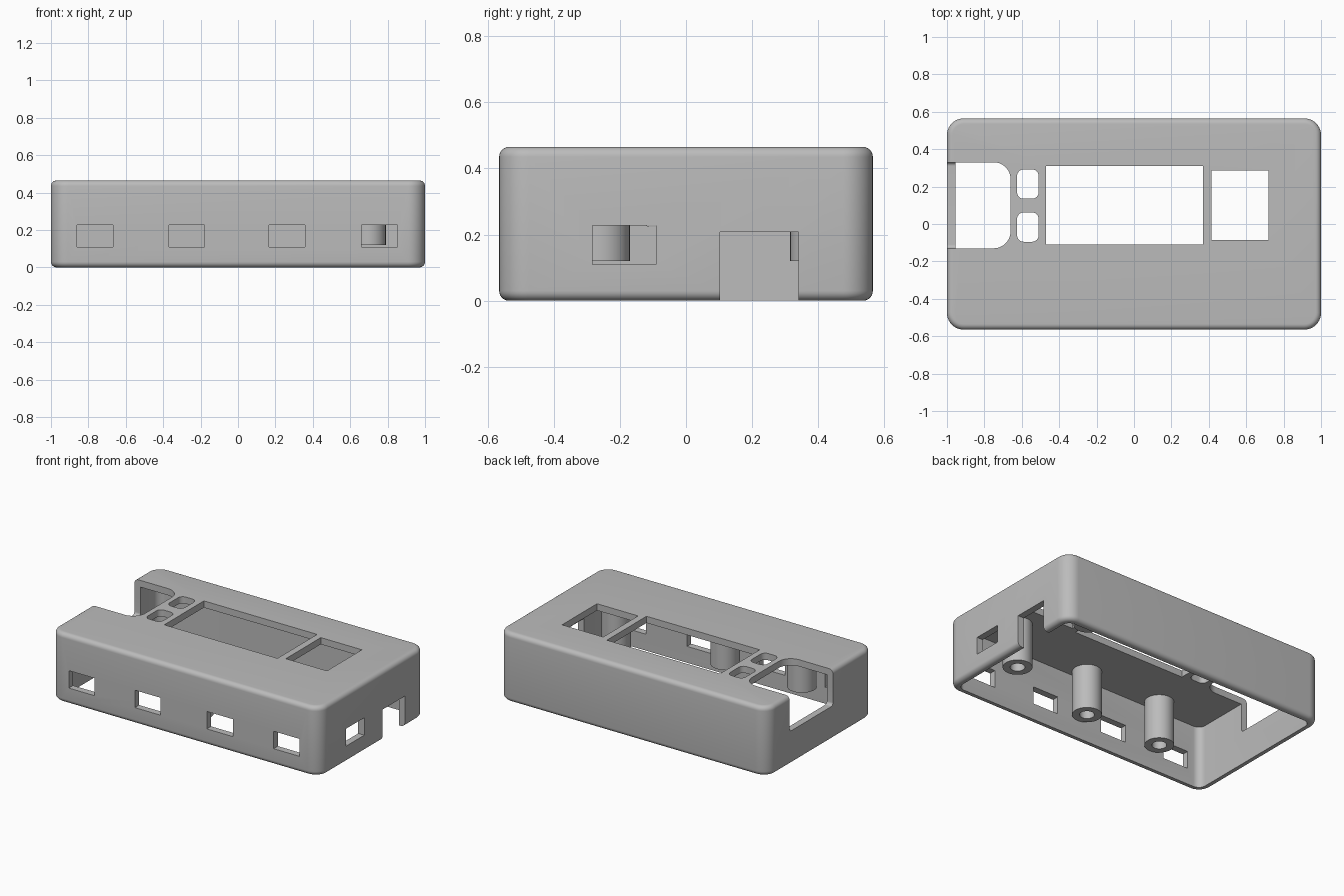
import bpy, bmesh, math
from mathutils import Matrix, Vector

if "Cube" in bpy.data.objects:
    bpy.data.objects.remove(bpy.data.objects["Cube"], do_unlink=True)

grey = bpy.data.materials.new("plain grey")
grey.use_nodes = True
grey.diffuse_color = (0.5, 0.5, 0.5, 1)
grey.node_tree.nodes["Principled BSDF"].inputs["Base Color"].default_value = (0.5, 0.5, 0.5, 1)

HEIGHT, WALL, HALF_Y = 0.465, 0.045, 0.565


def add_object(name, bm):
    mesh = bpy.data.meshes.new(name)
    bmesh.ops.recalc_face_normals(bm, faces=bm.faces)
    bm.to_mesh(mesh)
    bm.free()
    mesh.materials.append(grey)
    obj = bpy.data.objects.new(name, mesh)
    bpy.context.collection.objects.link(obj)
    return obj


def activate(obj):
    bpy.ops.object.select_all(action="DESELECT")
    obj.select_set(True)
    bpy.context.view_layer.objects.active = obj


def block(name, xs, ys, zs, radius=0.0, axis="Z"):
    """Box whose edges along one axis are rounded."""
    bm = bmesh.new()
    bmesh.ops.create_cube(bm, size=1)
    size = Vector([b - a for a, b in (xs, ys, zs)])
    mid = Vector([(a + b) / 2 for a, b in (xs, ys, zs)])
    bmesh.ops.transform(bm, matrix=Matrix.Translation(mid) @ Matrix.Diagonal(size).to_4x4(), verts=bm.verts)
    if radius:
        i = "XYZ".index(axis)
        along = [e for e in bm.edges if abs(e.verts[0].co[i] - e.verts[1].co[i]) > 1e-4]
        bmesh.ops.bevel(bm, geom=along, offset=radius, segments=10, profile=0.5, affect="EDGES")
    return add_object(name, bm)


def cut(obj, cutter):
    cutter.hide_render = True
    mod = obj.modifiers.new("cut", "BOOLEAN")
    mod.operation, mod.solver, mod.object = "DIFFERENCE", "EXACT", cutter
    activate(obj)
    bpy.ops.object.modifier_apply(modifier=mod.name)
    bpy.data.objects.remove(cutter, do_unlink=True)


# Outer case with softened top and bottom rims
case = block("case", (-1, 1), (-HALF_Y, HALF_Y), (0, HEIGHT), 0.09)
rim = case.modifiers.new("rim", "BEVEL")
rim.width, rim.segments, rim.limit_method, rim.angle_limit = 0.03, 6, "ANGLE", math.radians(60)
activate(case)
bpy.ops.object.modifier_apply(modifier=rim.name)

# Hollow inside, open below
cut(case, block("cavity", (-1 + WALL, 1 - WALL), (-HALF_Y + WALL, HALF_Y - WALL),
                (-0.2, HEIGHT - WALL), 0.05))

# Openings through the top: screen, square hole and two button holes
TOP = (0.35, 0.6)
cut(case, block("screen_cut", (-0.47, 0.37), (-0.11, 0.31), TOP))
cut(case, block("square_cut", (0.415, 0.72), (-0.085, 0.285), TOP))
for y in (0.135, -0.095):
    cut(case, block("button_cut", (-0.625, -0.51), (y, y + 0.157), TOP, 0.035))

# Rounded notch in the top that runs down the left end wall
cut(case, block("notch_top_cut", (-1.2, -0.66), (-0.13, 0.33), TOP, 0.09))
cut(case, block("notch_wall_cut", (-1.2, -0.93), (-0.13, 0.33), (0.225, 0.6), 0.02, "X"))

# Ports along the front, and a port and a cable slot in the right end
for x in (-0.86, -0.37, 0.165, 0.66):
    cut(case, block("front_port_cut", (x, x + 0.192), (-0.7, -0.5), (0.11, 0.227)))
cut(case, block("end_port_cut", (0.9, 1.1), (-0.282, -0.09), (0.11, 0.227)))
cut(case, block("cable_slot_cut", (0.9, 1.1), (0.103, 0.34), (-0.1, 0.208)))


def post(name, x, y):
    """Screw post with a blind hole, hanging from the top."""
    bm = bmesh.new()
    outer, inner, low, high = 0.09, 0.045, 0.12, HEIGHT - WALL + 0.01
    points = [(0, high), (outer, high), (outer, low), (inner, low), (inner, high - 0.03), (0, high - 0.03)]
    verts = [bm.verts.new((r, 0, z)) for r, z in points]
    edges = [bm.edges.new(pair) for pair in zip(verts, verts[1:])]
    bmesh.ops.spin(bm, geom=verts + edges, cent=(0, 0, 0), axis=(0, 0, 1),
                   angle=math.tau, steps=40, use_merge=True)
    bmesh.ops.remove_doubles(bm, verts=bm.verts, dist=1e-5)
    bmesh.ops.translate(bm, verts=bm.verts, vec=(x, y, 0))
    return add_object(name, bm)


posts = [post("front_right_post", 0.70, -0.26), post("back_right_post", 0.70, 0.405),
         post("front_middle_post", 0.01, -0.43), post("front_left_post", -0.56, -0.43)]

for obj in [case] + posts:
    activate(obj)
    bpy.ops.object.shade_smooth_by_angle(angle=math.radians(30))
